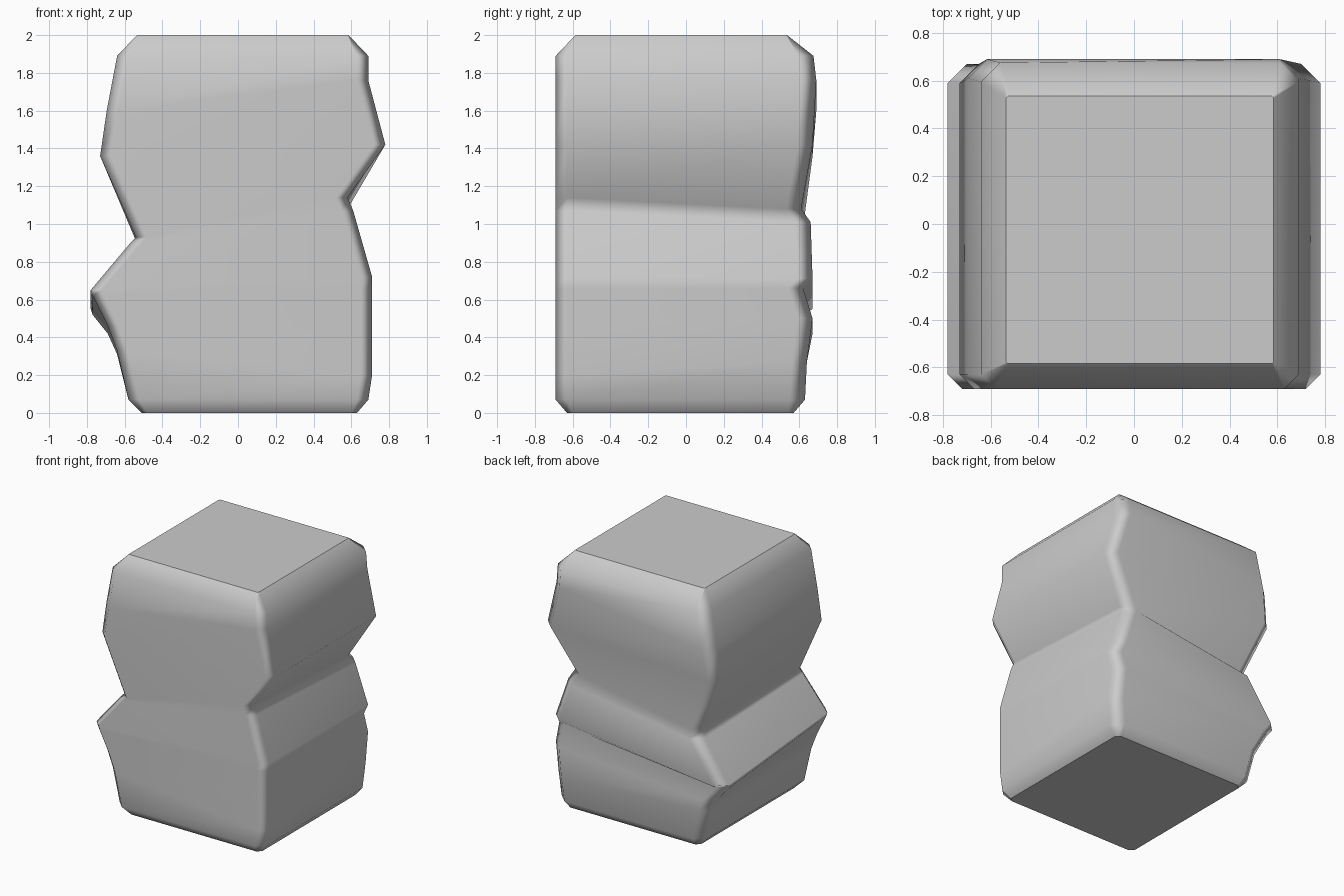
import bpy, bmesh

if "Cube" in bpy.data.objects:
    bpy.data.objects.remove(bpy.data.objects["Cube"])

FRONT = -0.69

# Tilted rings, bottom to top:
# left x, left z front, left z back, right x, right z front, right z back, back y
RINGS = [
    (-0.58, 0.07, 0.07, 0.69, 0.07, 0.07, 0.63),
    (-0.64, 0.33, 0.31, 0.71, 0.20, 0.27, 0.64),
    (-0.69, 0.46, 0.42, 0.71, 0.45, 0.50, 0.67),
    (-0.77, 0.62, 0.52, 0.71, 0.66, 0.66, 0.62),   # under the back ledge
    (-0.78, 0.65, 0.55, 0.71, 0.72, 0.71, 0.67),   # ledge and left ridge
    (-0.57, 0.90, 0.86, 0.61, 1.07, 1.01, 0.66),
    (-0.54, 0.93, 0.91, 0.58, 1.14, 1.08, 0.61),   # waist valley
    (-0.73, 1.36, 1.36, 0.78, 1.42, 1.42, 0.67),   # upper ridge
    (-0.695, 1.60, 1.60, 0.69, 1.76, 1.76, 0.69),
    (-0.64, 1.89, 1.89, 0.69, 1.89, 1.89, 0.675),
]


def ring_points(xl, zlf, zlb, xr, zrf, zrb, yb, yf=FRONT, cf=0.06, cb=0.08):
    """Chamfered rectangle, counter-clockwise from the front left."""
    return [
        (xl + cf, yf, zlf), (xr - cf, yf, zrf), (xr, yf + cf, zrf),
        (xr, yb - cb, zrb), (xr - cb, yb, zrb), (xl + cb, yb, zlb),
        (xl, yb - cb, zlb), (xl, yf + cf, zlf),
    ]


# Rings, closed by a smaller foot and a nearly square top
rings = [ring_points(-0.51, 0, 0, 0.63, 0, 0, 0.57, -0.63, 0.03, 0.03)]
rings += [ring_points(*r) for r in RINGS]
rings.append(ring_points(-0.535, 2, 2, 0.585, 2, 2, 0.535, -0.585, 0.008, 0.008))

bm = bmesh.new()
loops = [[bm.verts.new(p) for p in r] for r in rings]
for low, high in zip(loops, loops[1:]):
    for i in range(8):
        j = (i + 1) % 8
        bm.faces.new((low[i], low[j], high[j], high[i]))
bottom = bm.faces.new(loops[0][::-1])
top = bm.faces.new(loops[-1])
for f in bm.faces:
    f.smooth = True

# Hard edges: flat ends, back ledge and waist valley at the back
for e in list(bottom.edges) + list(top.edges):
    e.smooth = False
for k in (3, 4, 5, 6, 7):
    e = bm.edges.get((loops[k][4], loops[k][5]))
    if e and k != 3:
        e.smooth = False

mesh = bpy.data.meshes.new("rock_pillar")
bm.to_mesh(mesh)
bm.free()
rock = bpy.data.objects.new("rock_pillar", mesh)
bpy.context.collection.objects.link(rock)

# Keep the big faces flat while the chamfers shade softly
wn = rock.modifiers.new("weighted_normals", 'WEIGHTED_NORMAL')
wn.keep_sharp = True
